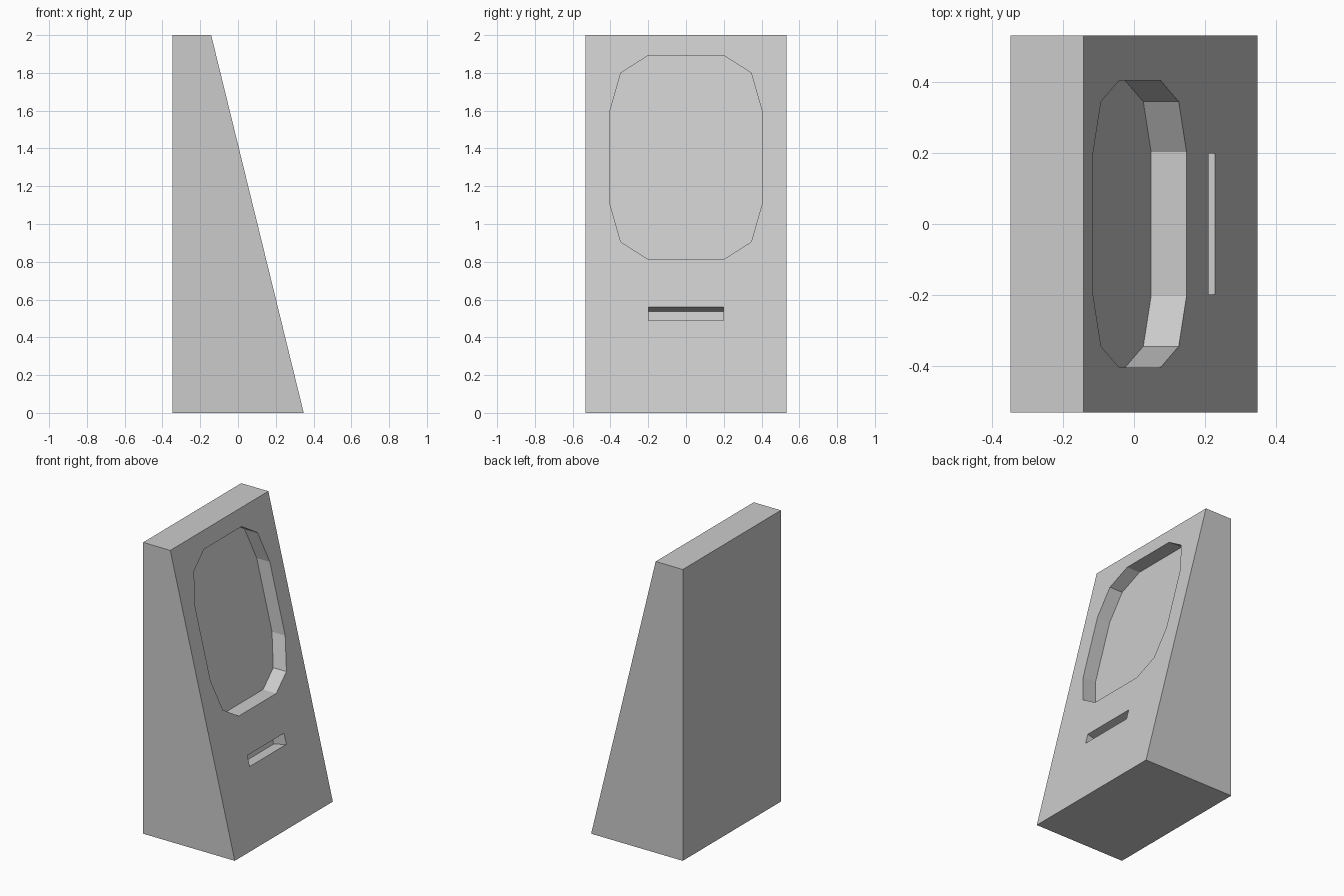
import bpy
import bmesh
from mathutils import Vector

cube = bpy.data.objects.get("Cube")
if cube:
    bpy.data.objects.remove(cube, do_unlink=True)

HALF_X, HALF_Y, HEIGHT = 0.348, 0.532, 2.0
TOP_X = -0.142
SLOPE = (HALF_X - TOP_X) / HEIGHT

grey = bpy.data.materials.new("light_grey")
grey.use_nodes = True
grey.diffuse_color = (0.6, 0.6, 0.6, 1)
grey.node_tree.nodes["Principled BSDF"].inputs["Base Color"].default_value = (0.6, 0.6, 0.6, 1)


def face_point(y, z):
    """Point on the sloping face."""
    return Vector((HALF_X - SLOPE * z, y, z))


def prism(name, ring, sweep):
    """Closed solid made by sweeping a flat outline along a vector."""
    bm = bmesh.new()
    start = [bm.verts.new(p) for p in ring]
    end = [bm.verts.new(Vector(p) + sweep) for p in ring]
    bm.faces.new(start)
    bm.faces.new(end)
    for i in range(len(ring)):
        j = (i + 1) % len(ring)
        bm.faces.new((start[i], start[j], end[j], end[i]))
    bmesh.ops.recalc_face_normals(bm, faces=bm.faces)
    mesh = bpy.data.meshes.new(name)
    bm.to_mesh(mesh)
    bm.free()
    mesh.materials.append(grey)
    obj = bpy.data.objects.new(name, mesh)
    bpy.context.collection.objects.link(obj)
    return obj


def carve(body, name, outline, inward):
    """Cut an outline on the sloping face into the body along a direction."""
    ring = [face_point(y, z) - inward for y, z in outline]
    cutter = prism(name, ring, inward * 2)
    cutter.hide_render = True
    mod = body.modifiers.new(name, "BOOLEAN")
    mod.operation = "DIFFERENCE"
    mod.solver = "EXACT"
    mod.object = cutter
    bpy.context.view_layer.objects.active = body
    bpy.ops.object.modifier_apply(modifier=name)
    bpy.data.objects.remove(cutter, do_unlink=True)


# Wedge body
profile = [(-HALF_X, 0), (HALF_X, 0), (TOP_X, HEIGHT), (-HALF_X, HEIGHT)]
body = prism("wedge_body", [(x, -HALF_Y, z) for x, z in profile], Vector((0, 2 * HALF_Y, 0)))

# Large rounded recess, cut straight back
half = [(0.203, 0.815), (0.345, 0.905), (0.405, 1.115), (0.405, 1.59), (0.345, 1.80), (0.203, 1.89)]
recess = half + [(-y, z) for y, z in reversed(half)]
carve(body, "recess_cutter", recess, Vector((-0.1, 0, 0)))

# Narrow slot, cut square to the sloping face
slot = [(-0.199, 0.488), (0.199, 0.488), (0.199, 0.56), (-0.199, 0.56)]
carve(body, "slot_cutter", slot, Vector((-1, 0, -SLOPE)).normalized() * 0.1)
